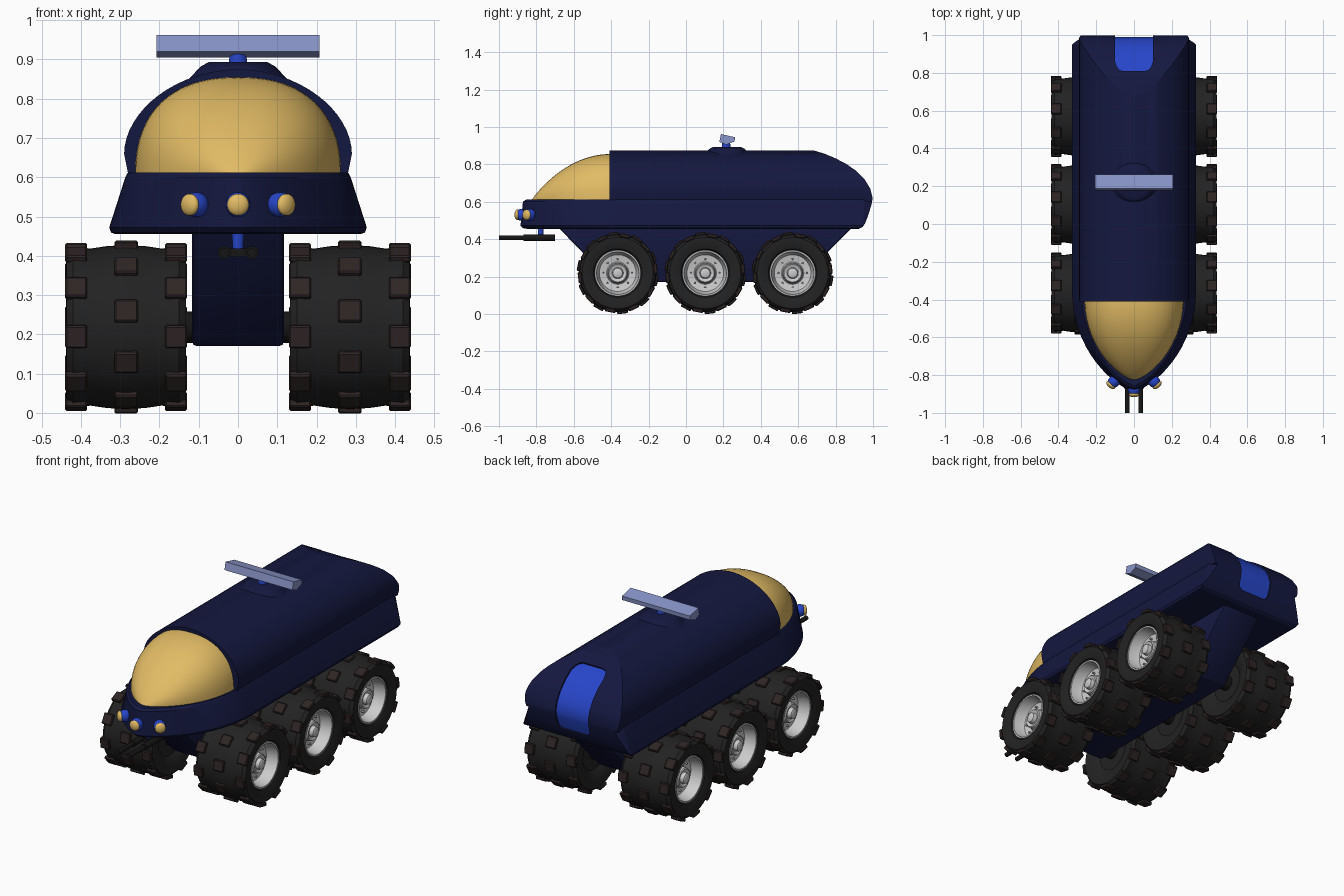
import bpy, bmesh
from math import sin, cos, pi, radians
from mathutils import Vector, Matrix

if "Cube" in bpy.data.objects:
    bpy.data.objects.remove(bpy.data.objects["Cube"])


def material(name, color):
    m = bpy.data.materials.new(name)
    m.diffuse_color = (*color, 1)
    m.use_nodes = True
    m.node_tree.nodes["Principled BSDF"].inputs["Base Color"].default_value = m.diffuse_color
    return m


NAVY = material("navy", (0.007, 0.009, 0.05))
GOLD = material("gold", (0.76, 0.50, 0.13))
BLUE = material("blue", (0.02, 0.06, 0.58))
PALE = material("pale_blue", (0.25, 0.30, 0.58))
RUBBER = material("rubber", (0.016, 0.016, 0.016))
LUG = material("lug", (0.028, 0.018, 0.018))
BLACK = material("black", (0.008, 0.008, 0.008))


def smooth(ob, angle=35):
    bpy.ops.object.select_all(action='DESELECT')
    bpy.context.view_layer.objects.active = ob
    ob.select_set(True)
    bpy.ops.object.shade_smooth_by_angle(angle=radians(angle))


def finish(name, bm, mat=None, angle=35):
    bmesh.ops.recalc_face_normals(bm, faces=bm.faces)
    me = bpy.data.meshes.new(name)
    bm.to_mesh(me)
    bm.free()
    if mat:
        me.materials.append(mat)
    ob = bpy.data.objects.new(name, me)
    bpy.context.collection.objects.link(ob)
    smooth(ob, angle)
    return ob


def loft(name, rings, mat=None, angle=35, bevel=0):
    """Closed skin through equal-length rings with capped ends."""
    bm = bmesh.new()
    vs = [[bm.verts.new(p) for p in r] for r in rings]
    n = len(rings[0])
    for a, b in zip(vs, vs[1:]):
        for i in range(n):
            bm.faces.new((a[i], a[(i + 1) % n], b[(i + 1) % n], b[i]))
    bm.faces.new(vs[0])
    bm.faces.new(vs[-1])
    if bevel:
        bmesh.ops.bevel(bm, geom=bm.edges[:], offset=bevel, segments=2, affect='EDGES', profile=0.5)
    return finish(name, bm, mat, angle)


def side_prism(name, profile, half, mat=None, bevel=0):
    """(y, z) profile extruded across x."""
    return loft(name, [[(x, y, z) for y, z in profile] for x in (-half, half)], mat, bevel=bevel)


def lathe_x(name, profile, mat=None, segs=48):
    """(x, r) profile spun about the x axis."""
    rings = [[(x, r * cos(2 * pi * i / segs), r * sin(2 * pi * i / segs)) for i in range(segs)]
             for x, r in profile]
    return loft(name, rings, mat)


def rod(name, p, q, r1, r2, mat, segs=24):
    p, q = Vector(p), Vector(q)
    bm = bmesh.new()
    m = Matrix.Translation((p + q) / 2) @ (q - p).to_track_quat('Z', 'Y').to_matrix().to_4x4()
    bmesh.ops.create_cone(bm, cap_ends=True, segments=segs, radius1=r1, radius2=r2,
                          depth=(q - p).length, matrix=m)
    return finish(name, bm, mat)


def boolean(ob, cutter, op):
    m = ob.modifiers.new(op, 'BOOLEAN')
    m.operation, m.object, m.solver = op, cutter, 'EXACT'
    bpy.context.view_layer.objects.active = ob
    bpy.ops.object.modifier_apply(modifier=m.name)


def mirror_x(ob):
    ob.modifiers.new("mirror", 'MIRROR')


def power(v, p):
    return (1 if v >= 0 else -1) * abs(v) ** p


# Upper shell: domed section run along y
dome = [(0.29 * power(cos(pi * i / 32), 1.05), 0.66 + 0.215 * power(sin(pi * i / 32), 1.05))
        for i in range(33)]
dome = [(0.278, 0.60)] + dome + [(-0.278, 0.60)]
shell = loft("upper_shell", [[(x, y, z) for x, z in dome] for y in (-0.41, 1.05)], NAVY)

# Lower hull band: pointed plan, flared towards the bottom
plan = []
for i in range(17):
    t = pi / 2 * i / 16
    plan.append((0.328 * max(cos(t), 0) ** 1.4, -0.36 - 0.525 * sin(t)))
half = [(0.29, 1.01), (0.328, 0.95)] + plan[:-1]
plan = half + [(0, -0.885)] + [(-x, y) for x, y in reversed(half)]
levels = [(0.455, 0.95, 0.96), (0.459, 0.985, 0.985), (0.472, 1, 1), (0.60, 0.875, 0.985),
          (0.612, 0.855, 0.965)]
band = loft("lower_hull", [[(x * s, y * f if y < 0 else y, z) for x, y in plan]
                           for z, s, f in levels], NAVY)

# Sloping tail: both hull parts are trimmed by one side profile
tail = [(0.68, 0.875), (0.74, 0.857), (0.80, 0.832), (0.86, 0.80), (0.91, 0.765), (0.955, 0.72),
        (0.985, 0.67), (0.998, 0.62), (0.992, 0.585), (0.975, 0.53), (0.958, 0.485), (0.945, 0.466),
        (0.925, 0.455)]
trim = side_prism("tail_trim", [(-1.1, 0.40), (-1.1, 0.9), (0.6, 0.9)] + tail + [(0.9, 0.40)], 0.6)


# Rear hatch: a strip following the tail, set into a recess
def strip(name, lo, hi, grow, mat=None):
    path = [(0.81, 0.827), (0.818, 0.823), (0.835, 0.814)] + tail[3:9] + [(0.98, 0.545), (0.975, 0.53), (0.972, 0.52)]
    widths = [0.06, 0.08, 0.092] + [0.10] * 6 + [0.098, 0.092, 0.075]
    rings = []
    for i, ((y, z), w) in enumerate(zip(path, widths)):
        a, b = path[max(i - 1, 0)], path[min(i + 1, len(path) - 1)]
        n = Vector((a[1] - b[1], b[0] - a[0])).normalized()
        w += grow
        rings.append([(x, y + n.x * d, z + n.y * d)
                      for x, d in ((-w, lo), (w, lo), (w, hi), (-w, hi))])
    return loft(name, rings, mat)


recess = strip("hatch_recess", -0.012, 0.04, 0)
for ob in (shell, band):
    boolean(ob, trim, 'INTERSECT')
    boolean(ob, recess, 'DIFFERENCE')
    smooth(ob, 25)
for ob in (trim, recess):
    ob.hide_render = True
    ob.hide_set(True)
strip("rear_hatch", -0.03, -0.009, 0.001, BLUE)

# Canopy
rings = []
for i in range(25):
    t = 1.55 * i / 24
    w, h = 0.262 * cos(t) ** 1.4, 0.25 * cos(t) ** 1.8
    rings.append([(w * power(cos(pi * k / 32), 0.85), -0.405 - 0.422 * sin(t),
                   0.605 + h * max(sin(pi * k / 32), 0) ** 0.85) for k in range(33)])
loft("canopy", rings, GOLD, 50)

# Keel
side_prism("keel", [(-0.69, 0.47), (-0.40, 0.17), (0.60, 0.17), (0.895, 0.47)], 0.117, NAVY, 0.012)

# Wheels: one set of meshes, placed three times and mirrored
C = 0.285
tyre = lathe_x("tyre", [(C + x, r) for x, r in (
    (-0.125, 0.10), (-0.14, 0.12), (-0.153, 0.165), (-0.152, 0.19), (-0.135, 0.204), (-0.09, 0.2),
    (-0.05, 0.206), (0, 0.209), (0.05, 0.206), (0.09, 0.2), (0.135, 0.204), (0.152, 0.19),
    (0.153, 0.165), (0.14, 0.13), (0.125, 0.12), (0.05, 0.115))], RUBBER)

bm = bmesh.new()
for col, wx, r in ((0, 0.06, 0.2085), (-0.127, 0.056, 0.203), (0.127, 0.056, 0.203)):
    for k in range(10):
        a = 2 * pi * (k + (0.5 if col else 0)) / 10 + 0.12
        m = (Matrix.Rotation(a, 4, 'X') @ Matrix.Translation((C + col, 0, r))
             @ Matrix.Diagonal((wx, 0.058, 0.02, 1)))
        cube = bmesh.ops.create_cube(bm, size=1, matrix=m)['verts']
        edges = {e for v in cube for e in v.link_edges}
        bmesh.ops.bevel(bm, geom=list(edges), offset=0.004, segments=1, affect='EDGES')
lugs = finish("tread_lugs", bm, LUG, 20)

rim = lathe_x("rim", [(C + x, r) for x, r in (
    (-0.11, 0.11), (0.045, 0.117), (0.125, 0.124), (0.136, 0.122), (0.136, 0.114), (0.10, 0.108),
    (0.075, 0.098), (0.068, 0.06), (0.072, 0.055), (0.10, 0.052), (0.105, 0.047), (0.10, 0.04),
    (0.098, 0.03), (0.118, 0.026), (0.122, 0.02), (0.122, 0.002))])

bm = bmesh.new()
for k in range(8):
    a = 2 * pi * k / 8
    bmesh.ops.create_cone(bm, cap_ends=True, segments=6, radius1=0.006, radius2=0.005, depth=0.02,
                          matrix=Matrix.Translation((C + 0.075, 0.076 * cos(a), 0.076 * sin(a)))
                          @ Matrix.Rotation(pi / 2, 4, 'Y'))
bolts = finish("wheel_bolts", bm)
axle = rod("axle", (0.05, 0, 0), (0.2, 0, 0), 0.04, 0.04, BLACK)

for part in (tyre, lugs, rim, bolts, axle):
    mirror_x(part)
    part.location = (0, -0.365, 0.2185)
    for y in (0.103, 0.57):
        copy = part.copy()
        copy.location.y = y
        bpy.context.collection.objects.link(copy)


# Headlights: blue housing with a domed lens
def ball(name, m, r, mat):
    bm = bmesh.new()
    bmesh.ops.create_uvsphere(bm, u_segments=24, v_segments=14, radius=1,
                              matrix=m @ Matrix.Diagonal((*r, 1)))
    return finish(name, bm, mat, 60)


for name, pos, yaw in (("centre", (0, -0.878, 0.53), 0), ("side", (0.107, -0.835, 0.53), 42)):
    base = Matrix.Translation(pos) @ Matrix.Rotation(radians(yaw), 4, 'Z')
    house = ball(name + "_lamp_housing", base, (0.031, 0.036, 0.032), BLUE)
    lens = ball(name + "_lamp_lens", base @ Matrix.Translation((0, -0.024, 0)),
                (0.028, 0.015, 0.028), GOLD)
    if yaw:
        mirror_x(house)
        mirror_x(lens)

# Twin guns under the nose
for name, y0, y1, r in (("gun_barrel", -1.0, -0.70, 0.012), ("gun_body", -0.87, -0.70, 0.017)):
    mirror_x(rod(name, (0.035, y0, 0.408), (0.035, y1, 0.408), r, r, BLACK, 16))
side_prism("gun_bracket", [(-0.80, 0.398), (-0.755, 0.398), (-0.755, 0.418), (-0.80, 0.418)], 0.03, BLACK)
rod("gun_post", (0, -0.777, 0.40), (0, -0.777, 0.47), 0.013, 0.016, BLUE)

# Roof mount, post and sensor bar
rod("roof_mount", (0, 0.22, 0.84), (0, 0.22, 0.882), 0.135, 0.095, NAVY, 48)
rod("roof_mount_top", (0, 0.22, 0.882), (0, 0.22, 0.893), 0.095, 0.075, NAVY, 48)
rod("sensor_post", (0, 0.215, 0.885), (0, 0.215, 0.925), 0.024, 0.02, BLUE)
side_prism("sensor_bar", [(0.178, 0.92), (0.187, 0.962), (0.262, 0.945), (0.26, 0.922), (0.215, 0.905)],
           0.207, PALE)
